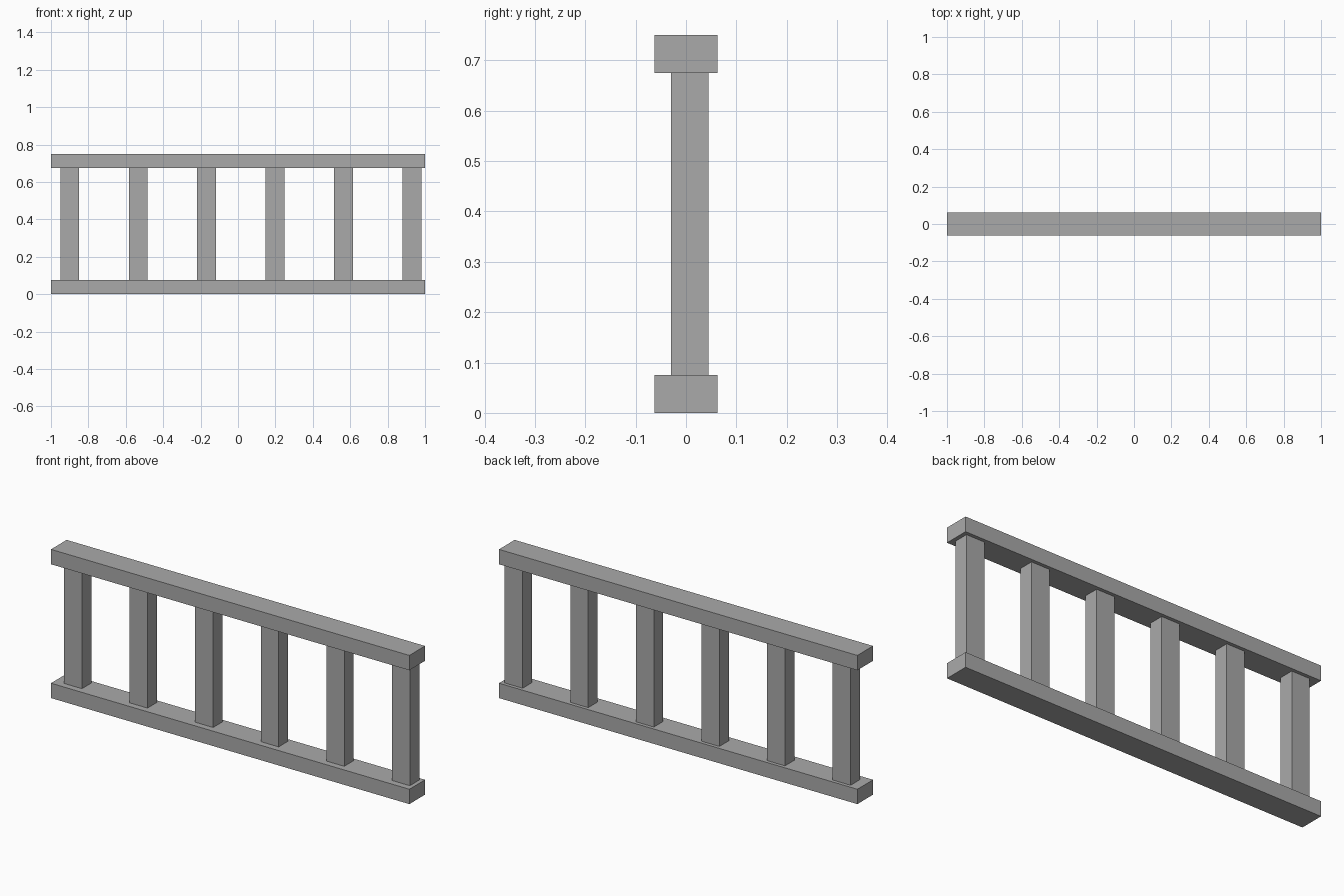
import bpy

# Remove the default cube
cube = bpy.data.objects.get("Cube")
if cube:
    bpy.data.objects.remove(cube, do_unlink=True)

# Single grey material
GREY = (0.4, 0.4, 0.4, 1.0)
grey = bpy.data.materials.new("plain grey")
grey.use_nodes = True
grey.diffuse_color = GREY
grey.node_tree.nodes["Principled BSDF"].inputs["Base Color"].default_value = GREY


def box(name, center, size):
    bpy.ops.mesh.primitive_cube_add(size=1, location=center)
    obj = bpy.context.object
    obj.name = name
    obj.scale = size
    bpy.ops.object.transform_apply(location=False, rotation=False, scale=True)
    obj.data.materials.append(grey)
    return obj


LENGTH, HEIGHT = 2.0, 0.75
RAIL_DEPTH, RAIL_HEIGHT = 0.125, 0.075
POST_WIDTH, POST_DEPTH = 0.10, 0.075
POST_COUNT, FIRST_X, SPACING = 6, -0.90, 0.366

# Horizontal rails
rail_size = (LENGTH, RAIL_DEPTH, RAIL_HEIGHT)
box("bottom_rail", (0, 0, RAIL_HEIGHT / 2), rail_size)
box("top_rail", (0, 0, HEIGHT - RAIL_HEIGHT / 2), rail_size)

# Upright posts, set slightly towards the back
for i in range(POST_COUNT):
    box(f"post_{i + 1}", (FIRST_X + i * SPACING, 0.0075, HEIGHT / 2),
        (POST_WIDTH, POST_DEPTH, HEIGHT - 2 * RAIL_HEIGHT))
